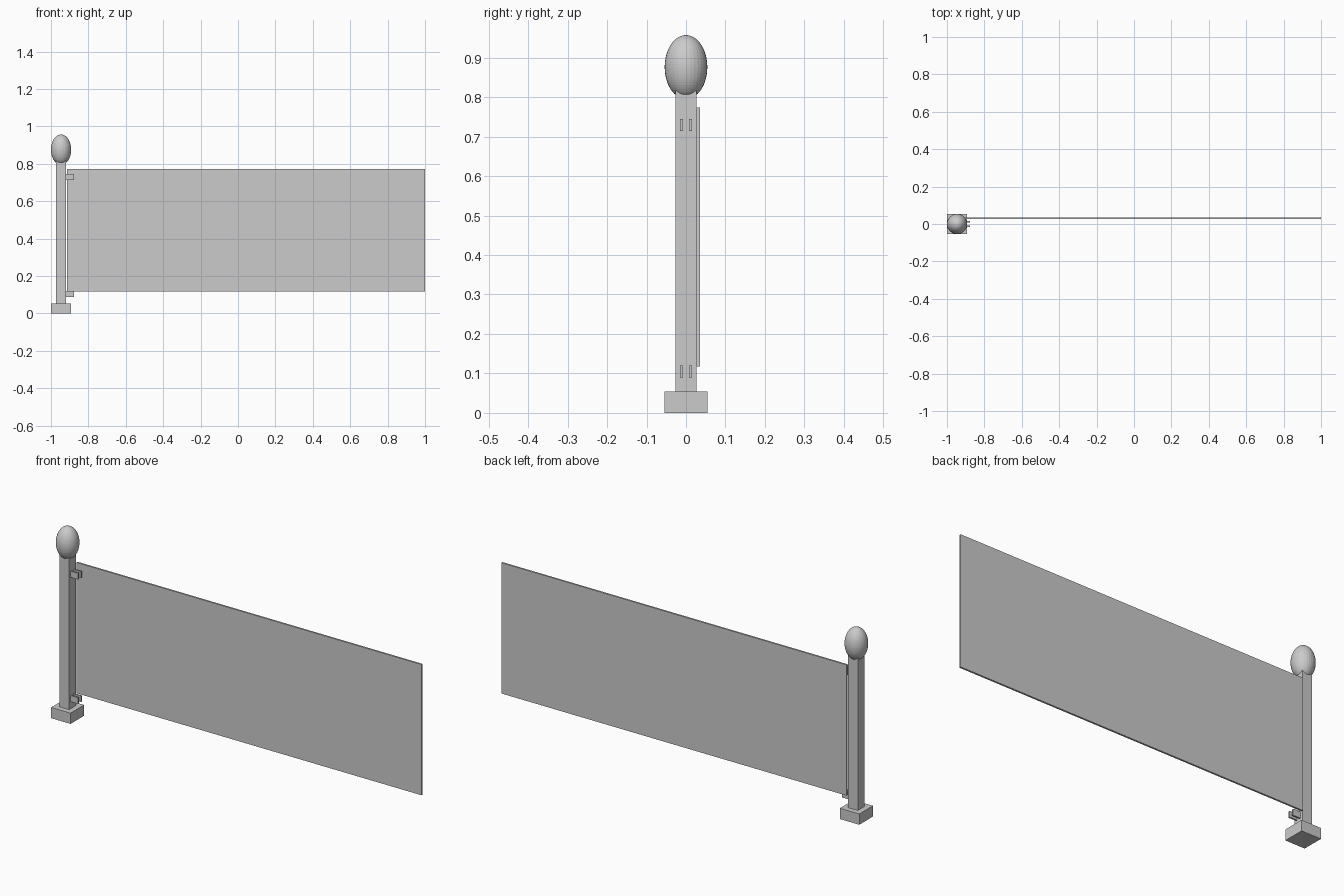
import bpy

if "Cube" in bpy.data.objects:
    bpy.data.objects.remove(bpy.data.objects["Cube"])

POST_X = -0.946


def box(name, x0, x1, y0, y1, z0, z1):
    bpy.ops.mesh.primitive_cube_add(
        size=1, location=((x0 + x1) / 2, (y0 + y1) / 2, (z0 + z1) / 2))
    ob = bpy.context.object
    ob.name = name
    ob.scale = (x1 - x0, y1 - y0, z1 - z0)
    bpy.ops.object.transform_apply(location=False, rotation=False, scale=True)
    return ob


# Square foot and post
box("base", POST_X - 0.054, POST_X + 0.054, -0.054, 0.054, 0, 0.054)
box("post", POST_X - 0.027, POST_X + 0.027, -0.027, 0.027, 0.054, 0.83)

# Egg-shaped finial
bpy.ops.mesh.primitive_uv_sphere_add(
    segments=32, ring_count=32, radius=0.054, location=(POST_X, 0, 0.876))
finial = bpy.context.object
finial.name = "finial"
finial.scale.z = 1.5
bpy.ops.object.transform_apply(location=False, rotation=False, scale=True)

# Thin panel set behind the post
box("panel", -0.915, 1.0, 0.027, 0.036, 0.117, 0.773)

# Paired bracket tabs, upper and lower
for level, z in (("lower", 0.105), ("upper", 0.729)):
    for side, y in (("front", -0.0113), ("back", 0.0113)):
        box(f"{level}_{side}_bracket", -0.921, -0.877,
            y - 0.0038, y + 0.0038, z - 0.0155, z + 0.0155)
